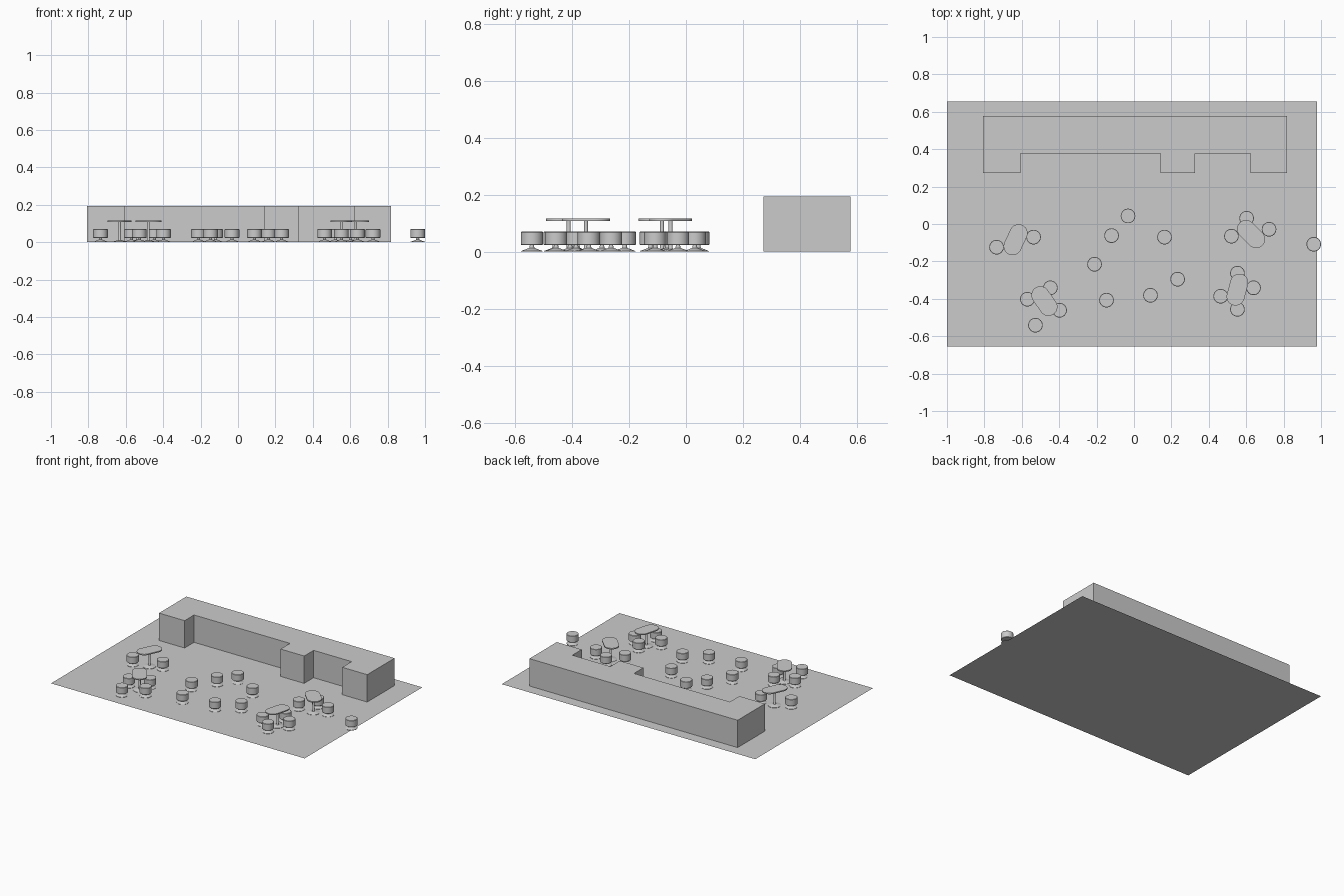
import bpy, bmesh, math
from mathutils import Matrix

if "Cube" in bpy.data.objects:
    bpy.data.objects.remove(bpy.data.objects["Cube"])

grey = bpy.data.materials.new("plain grey")
grey.diffuse_color = (0.6, 0.6, 0.6, 1)
grey.use_nodes = True
grey.node_tree.nodes["Principled BSDF"].inputs["Base Color"].default_value = grey.diffuse_color


def make_object(name, bm, smooth=False):
    bmesh.ops.recalc_face_normals(bm, faces=bm.faces[:])
    mesh = bpy.data.meshes.new(name)
    bm.to_mesh(mesh)
    bm.free()
    mesh.materials.append(grey)
    obj = bpy.data.objects.new(name, mesh)
    bpy.context.collection.objects.link(obj)
    if smooth:
        bpy.ops.object.select_all(action='DESELECT')
        obj.select_set(True)
        bpy.context.view_layer.objects.active = obj
        bpy.ops.object.shade_smooth_by_angle(angle=math.radians(35))
    return obj


def prism(bm, outline, z0, z1):
    """Extrude a closed xy outline from z0 to z1."""
    face = bm.faces.new([bm.verts.new((x, y, z0)) for x, y in outline])
    ext = bmesh.ops.extrude_face_region(bm, geom=[face])
    for v in ext["geom"]:
        if isinstance(v, bmesh.types.BMVert):
            v.co.z = z1


def lathe(bm, profile, sides=32):
    """Turn an (r, z) profile around z, capped at both ends."""
    rings = []
    for r, z in profile:
        rings.append([bm.verts.new((r * math.cos(2 * math.pi * i / sides),
                                    r * math.sin(2 * math.pi * i / sides), z))
                      for i in range(sides)])
    for a, b in zip(rings, rings[1:]):
        for i in range(sides):
            j = (i + 1) % sides
            bm.faces.new((a[i], a[j], b[j], b[i]))
    bm.faces.new(rings[0][::-1])
    bm.faces.new(rings[-1])


def place(src, name, x, y, angle=0):
    obj = bpy.data.objects.new(name, src)
    obj.matrix_world = Matrix.Translation((x, y, 0)) @ Matrix.Rotation(math.radians(angle), 4, 'Z')
    bpy.context.collection.objects.link(obj)


# floor sheet
bm = bmesh.new()
bm.faces.new([bm.verts.new(p + (0,)) for p in
              [(-1, -0.656), (0.979, -0.656), (0.979, 0.656), (-1, 0.656)]])
make_object("floor", bm)

# counter block with three forward projections
F, M, B = 0.272, 0.377, 0.577
bm = bmesh.new()
prism(bm, [(-0.807, F), (-0.607, F), (-0.607, M), (0.142, M), (0.142, F), (0.326, F),
           (0.326, M), (0.623, M), (0.623, F), (0.818, F), (0.818, B), (-0.807, B)], 0, 0.193)
make_object("counter_block", bm)

# stool: flared foot, stem and drum seat
stools = [(-0.032, 0.043), (-0.12, -0.062), (0.163, -0.07), (-0.211, -0.215), (0.233, -0.295),
          (-0.147, -0.407), (0.088, -0.381), (-0.735, -0.124), (-0.537, -0.07), (0.602, 0.031),
          (0.521, -0.065), (0.722, -0.028), (0.961, -0.108), (-0.57, -0.402), (-0.447, -0.341),
          (-0.398, -0.461), (-0.527, -0.541), (0.463, -0.386), (0.553, -0.263),
          (0.639, -0.341), (0.553, -0.456)]
bm = bmesh.new()
lathe(bm, [(0.038, 0), (0.038, 0.002), (0.009, 0.013), (0.007, 0.024)])
lathe(bm, [(0.037, 0.023), (0.039, 0.025), (0.039, 0.068), (0.037, 0.070)])
first = make_object("stool", bm, True)
first.location = stools[0] + (0,)
for i, (x, y) in enumerate(stools[1:], 2):
    place(first.data, f"stool_{i}", x, y)

# table: flared foot, post and capsule-shaped top
tables = [(-0.633, -0.084, 65), (0.626, -0.054, 135), (-0.479, -0.412, 125), (0.553, -0.351, 75)]
R, S, N = 0.048, 0.038, 16
outline = []
for side in (0, 1):
    for i in range(N + 1):
        a = math.pi * (side + i / N) - math.pi / 2
        outline.append((R * math.cos(a) + (S if side == 0 else -S), R * math.sin(a)))
bm = bmesh.new()
lathe(bm, [(0.042, 0), (0.042, 0.002), (0.009, 0.010), (0.007, 0.014), (0.007, 0.108)])
prism(bm, outline, 0.108, 0.116)
first = make_object("table", bm, True)
x, y, a = tables[0]
first.location = (x, y, 0)
first.rotation_euler.z = math.radians(a)
for i, (x, y, a) in enumerate(tables[1:], 2):
    place(first.data, f"table_{i}", x, y, a)
